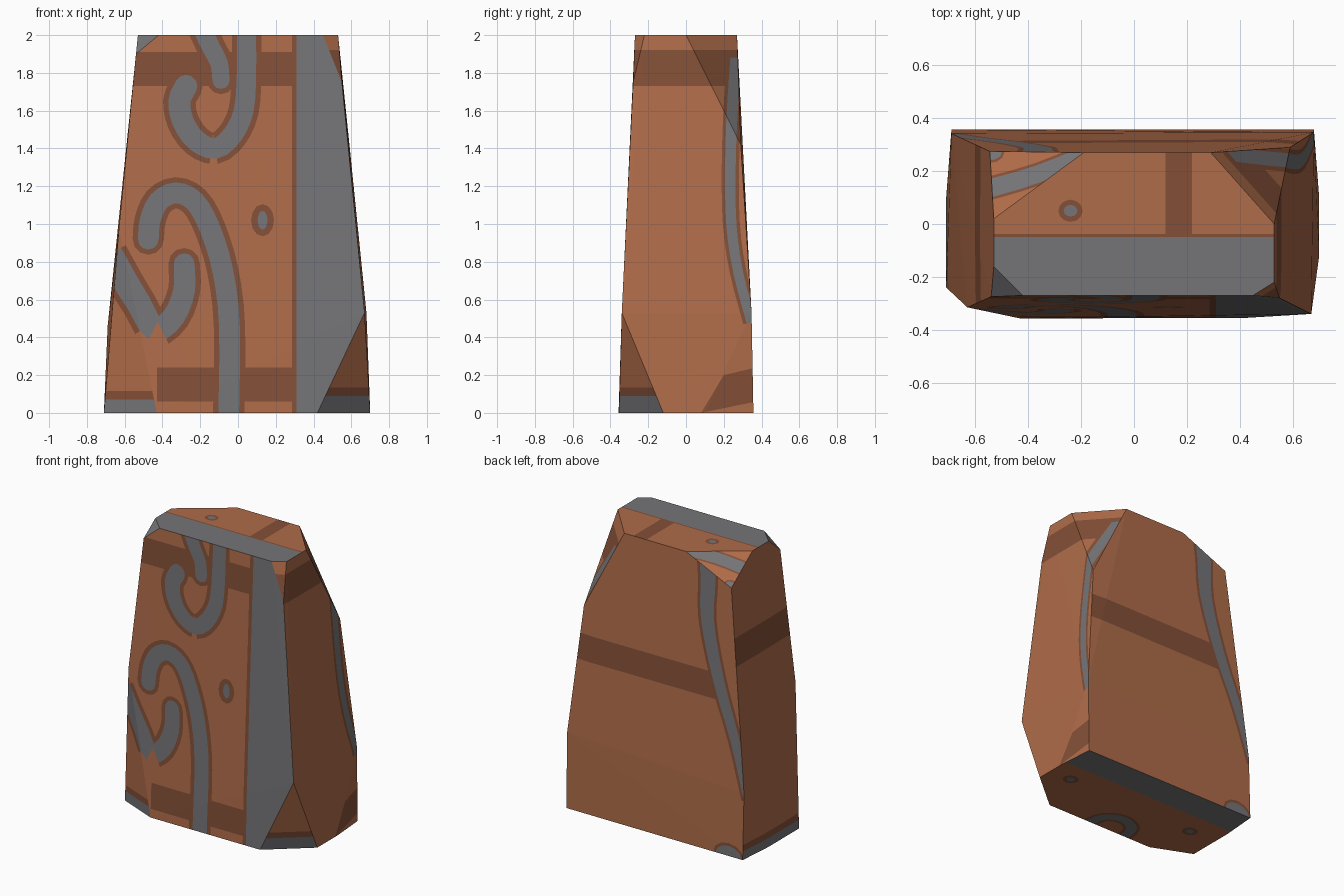
import bpy, bmesh, math
from mathutils import Vector

if "Cube" in bpy.data.objects:
    bpy.data.objects.remove(bpy.data.objects["Cube"])

# Flat colours
COLOURS = [("terracotta", (0.43, 0.15, 0.067)),
           ("dark_brown", (0.231, 0.08, 0.039)),
           ("slate_grey", (0.178, 0.178, 0.19))]
CLAY, DARK, GREY = 0, 1, 2

# Tapered block with chipped corners: hull of its corner points
BOTTOM = [(.42, -.355), (.70, -.12), (.70, .10), (.68, .357),
          (-.69, .357), (-.71, .10), (-.71, -.24), (-.43, -.357)]
MIDDLE = [(.67, -.34, .53), (.68, .347, .53), (-.69, .342, .46), (-.63, -.315, .98),
          (.59, .29, 1.42), (.55, -.28, 1.75), (-.545, .275, 1.84), (-.54, -.275, 1.9)]
TOP = [(.45, -.27), (.53, -.22), (.53, 0), (.29, .27),
       (-.19, .27), (-.53, .02), (-.53, -.16), (-.42, -.27)]

bm = bmesh.new()
for p in [(x, y, 0) for x, y in BOTTOM] + MIDDLE + [(x, y, 2) for x, y in TOP]:
    bm.verts.new(p)
hull = bmesh.ops.convex_hull(bm, input=bm.verts[:])
bmesh.ops.dissolve_limit(bm, angle_limit=math.radians(0.5), verts=bm.verts[:], edges=bm.edges[:])
bmesh.ops.recalc_face_normals(bm, faces=bm.faces[:])
bm.normal_update()

# Projection axes (u, v) and the sides that take paint
XZ, YZ, XY = (0, 2), (1, 2), (0, 1)
front = lambda n: n.y < -.88
back = lambda n: n.y > .9
right = lambda n: n.x > .5 and n.y > -.3
left = lambda n: n.x < -.9
top = lambda n: n.z > .95
base = lambda n: n.z < -.95
chip_front_left = lambda n: n.x < -.25 and n.y < -.8 and n.z < .3
chip_front_right = lambda n: n.x > .3 and n.y < -.5 and n.z < 0
chip_top_right = lambda n: n.x > .3 and n.y < -.5 and n.z > 0
chip_top_left = lambda n: n.x < -.4 and n.y < -.4 and n.z > .1
chip_top_back = lambda n: n.x < -.2 and n.y > .3 and n.z > .5


def stamp(poly, axes, side, mat):
    """Cut a convex 2D polygon into the faces of one side and colour it."""
    a, b = axes
    n = len(poly)
    area = sum(poly[i - 1][0] * poly[i][1] - poly[i][0] * poly[i - 1][1] for i in range(n))
    if area < 0:
        poly = poly[::-1]
    u0, u1 = min(p[0] for p in poly), max(p[0] for p in poly)
    v0, v1 = min(p[1] for p in poly), max(p[1] for p in poly)
    faces = []
    for f in bm.faces:
        if side(f.normal):
            us = [v.co[a] for v in f.verts]
            vs = [v.co[b] for v in f.verts]
            if min(us) < u1 and max(us) > u0 and min(vs) < v1 and max(vs) > v0:
                faces.append(f)
    for i in range(n):
        if not faces:
            return
        p, q = poly[i - 1], poly[i]
        if math.dist(p, q) < 1e-5:
            continue
        co, no = Vector(), Vector()
        co[a], co[b] = p
        no[a], no[b] = q[1] - p[1], p[0] - q[0]
        no.normalize()
        geom = set(faces)
        for f in faces:
            geom.update(f.edges)
            geom.update(f.verts)
        res = bmesh.ops.bisect_plane(bm, geom=list(geom), dist=1e-5, plane_co=co, plane_no=no)
        pieces = {g for g in res["geom"] if isinstance(g, bmesh.types.BMFace)}
        pieces.update(f for f in faces if f.is_valid)
        faces = [f for f in pieces if (f.calc_center_median() - co).dot(no) < 0]
    for f in faces:
        f.material_index = mat


def rect(u0, u1, v0, v1, axes, side, mat):
    stamp([(u0, v0), (u1, v0), (u1, v1), (u0, v1)], axes, side, mat)


def oval(c, ru, rv, axes, side, mat, n=12):
    stamp([(c[0] + ru * math.cos(math.tau * i / n), c[1] + rv * math.sin(math.tau * i / n))
           for i in range(n)], axes, side, mat)


def smooth(pts, steps=3):
    """Catmull-Rom curve through the points."""
    P = [Vector(p) for p in pts]
    P = [2 * P[0] - P[1]] + P + [2 * P[-1] - P[-2]]
    out = []
    for i in range(1, len(P) - 2):
        for k in range(steps):
            t = k / steps
            p0, p1, p2, p3 = P[i - 1:i + 3]
            out.append(.5 * (2 * p1 + (p2 - p0) * t + (2 * p0 - 5 * p1 + 4 * p2 - p3) * t * t
                             + (3 * p1 - p0 - 3 * p2 + p3) * t ** 3))
    return out + [P[-2]]


def ribbon(pts, w0, w1, axes, side, mat, grow, round_end):
    """Swirl band of changing width, with an optional round end."""
    c = smooth(pts)
    m = len(c) - 1
    rails = []
    for i, p in enumerate(c):
        d = (c[min(i + 1, m)] - c[max(i - 1, 0)]).normalized()
        h = (w0 + (w1 - w0) * i / m) / 2 + grow
        s = Vector((-d.y, d.x)) * h
        rails.append((tuple(p + s), tuple(p - s)))
    for (l0, r0), (l1, r1) in zip(rails, rails[1:]):
        stamp([l0, r0, r1, l1], axes, side, mat)
    if round_end:
        oval(c[-1], w1 / 2 + grow, w1 / 2 + grow, axes, side, mat)


# Dark bands round the block
rect(-.8, .31, 1.73, 1.91, XZ, front, DARK)
rect(-.43, .31, .06, .24, XZ, front, DARK)
rect(-.4, .4, 1.73, 1.92, YZ, right, DARK)
rect(-.4, .4, 1.73, 1.92, YZ, chip_top_right, DARK)
stamp([(.08, 0), (.37, .06), (.37, .24), (.2, .2)], YZ, right, DARK)
rect(-.45, .8, 1.05, 1.23, XZ, back, DARK)
rect(-.4, .4, 1.31, 1.5, YZ, left, DARK)
rect(.12, .22, -.05, .3, XY, top, DARK)

# Grey foot on the corner chips and left side, with a dark rim
for axes, side, h in ((XZ, chip_front_left, .07), (YZ, chip_front_right, .09), (YZ, left, .06)):
    rect(-.8, .8, -.1, h + .045, axes, side, DARK)
    rect(-.8, .8, -.1, h, axes, side, GREY)

# Broad grey stripe: up the front, over the top, under the base
rect(.285, .8, -.1, 2.1, XZ, front, DARK)
rect(.31, .8, -.1, 2.1, XZ, front, GREY)
rect(-.6, .6, -.3, -.038, XY, top, DARK)
rect(-.6, .6, -.3, -.05, XY, top, GREY)
rect(-.8, .8, .14, .4, XY, base, GREY)
rect(-.6, 0, 1.8, 2.1, XZ, chip_top_left, GREY)

# Swirls: path, start width, end width, axes, side, rim, round end
SWIRLS = [
    ([(-.05, -.06), (-.045, .45), (-.08, .75), (-.15, .98), (-.23, 1.12), (-.33, 1.165),
      (-.42, 1.12), (-.465, 1.02), (-.475, .92)], .11, .11, XZ, front, .028, True),
    ([(-.68, .84), (-.60, .70), (-.52, .57), (-.44, .44), (-.34, .51), (-.285, .65),
      (-.285, .79)], .14, .11, XZ, front, .028, True),
    ([(.045, 2.06), (.045, 1.8), (.03, 1.6), (-.03, 1.47), (-.12, 1.40), (-.22, 1.44),
      (-.29, 1.54), (-.31, 1.65), (-.275, 1.73)], .10, .12, XZ, front, .028, True),
    ([(-.20, 2.06), (-.145, 1.94), (-.1, 1.85), (-.09, 1.76)], .10, .09, XZ, front, .028, True),
    ([(-.35, 2.05), (-.365, 1.85), (-.37, 1.57), (-.47, 1.18), (-.61, .80), (-.72, .42)],
     .13, .06, XZ, back, .02, False),
    ([(.265, 1.88), (.245, 1.6), (.235, 1.3), (.24, 1.0), (.275, .75), (.345, .48)],
     .06, .05, YZ, right, .018, False),
    ([(-.60, .12), (-.36, .19), (-.10, .30)], .07, .06, XY, chip_top_back, .01, False),
    ([(-.22, -.40), (-.19, -.25), (-.07, -.19), (.05, -.25), (.08, -.40)],
     .07, .07, XY, base, .02, False),
]
# Dots: centre, radii, axes, side, rim
DOTS = [((.13, 1.02), .026, .05, XZ, front, .035),
        ((-.24, .05), .026, .022, XY, top, .02),
        ((.53, -.01), .03, .025, XY, base, .025),
        ((-.50, -.03), .03, .025, XY, base, .025),
        ((-.58, 0), .10, .07, XZ, back, .02),
        ((-.55, .27), .05, .03, XY, chip_top_back, .01)]
for mat in (DARK, GREY):
    for pts, w0, w1, axes, side, rim, cap in SWIRLS:
        ribbon(pts, w0, w1, axes, side, mat, rim if mat == DARK else 0, cap)
    for c, ru, rv, axes, side, rim in DOTS:
        g = rim if mat == DARK else 0
        oval(c, ru + g, rv + g, axes, side, mat)

# Finished block
mesh = bpy.data.meshes.new("carved_stone_block")
bm.to_mesh(mesh)
bm.free()
for name, rgb in COLOURS:
    m = bpy.data.materials.new(name)
    m.diffuse_color = (*rgb, 1)
    m.use_nodes = True
    m.node_tree.nodes["Principled BSDF"].inputs["Base Color"].default_value = m.diffuse_color
    mesh.materials.append(m)
block = bpy.data.objects.new("carved_stone_block", mesh)
bpy.context.collection.objects.link(block)
